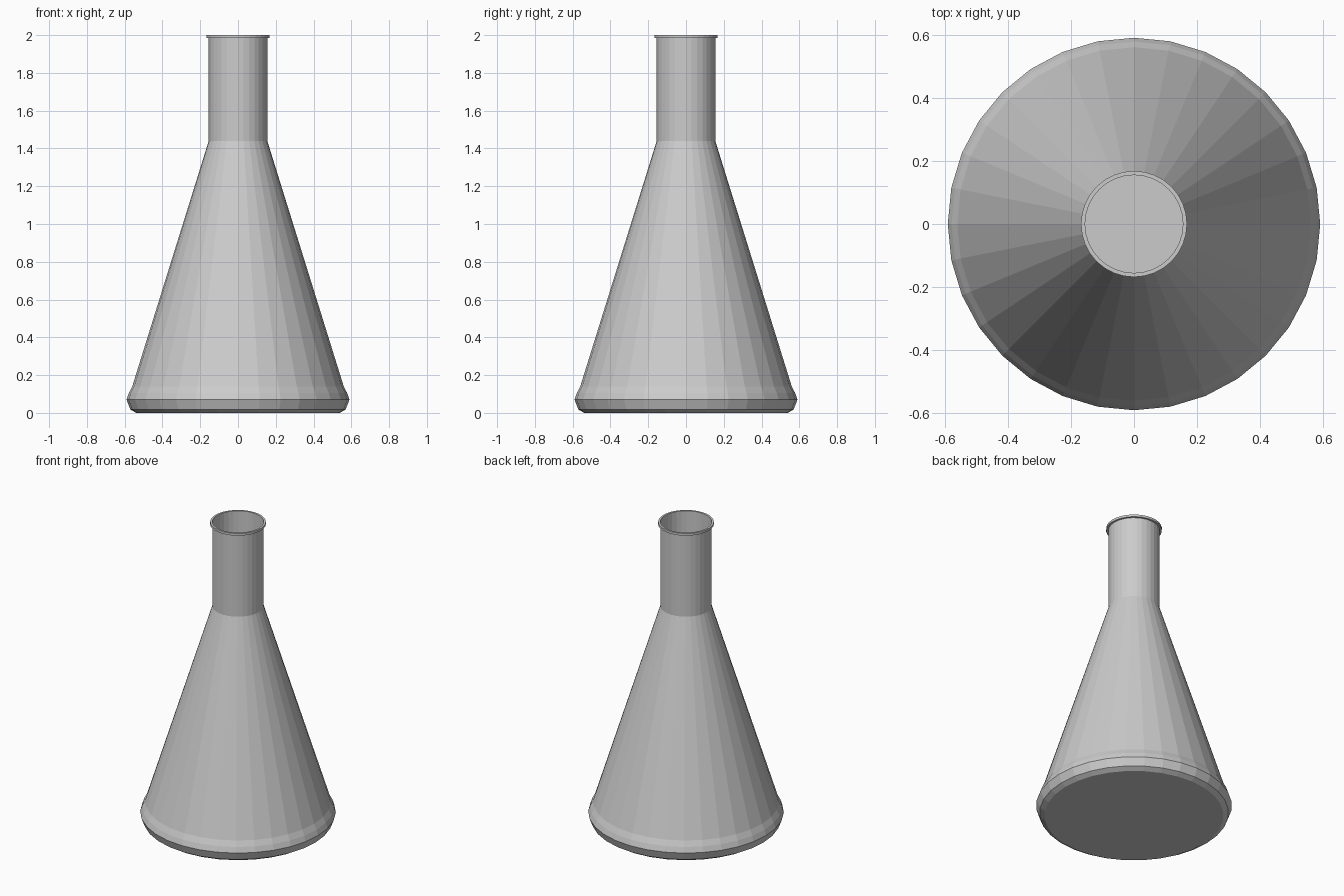
import bpy
import math

# Remove the default cube
cube = bpy.data.objects.get("Cube")
if cube:
    bpy.data.objects.remove(cube, do_unlink=True)

SIDES = 32

# Single grey glass material
glass = bpy.data.materials.new("grey_glass")
glass.use_nodes = True
colour = (0.6, 0.6, 0.6, 1.0)
glass.diffuse_color = colour
glass.node_tree.nodes["Principled BSDF"].inputs["Base Color"].default_value = colour


def lathe(name, profile, cap_bottom=False):
    """Revolve a (radius, height) profile around z, bottom to top."""
    verts = [(r * math.cos(a), r * math.sin(a), z)
             for r, z in profile
             for a in (math.tau * i / SIDES for i in range(SIDES))]
    faces = []
    for ring in range(len(profile) - 1):
        low, high = ring * SIDES, (ring + 1) * SIDES
        for i in range(SIDES):
            j = (i + 1) % SIDES
            faces.append((low + i, low + j, high + j, high + i))
    if cap_bottom:
        faces.append(tuple(reversed(range(SIDES))))
    mesh = bpy.data.meshes.new(name)
    mesh.from_pydata(verts, [], faces)
    mesh.materials.append(glass)
    obj = bpy.data.objects.new(name, mesh)
    bpy.context.collection.objects.link(obj)
    return obj


# Flat base, rounded shoulder, cone and straight open neck
lathe("flask_body", [
    (0.54, 0.0), (0.57, 0.018), (0.59, 0.07), (0.578, 0.105),
    (0.56, 0.14), (0.155, 1.44), (0.155, 1.985),
], cap_bottom=True)

# Thin flanged lip around the open mouth
lathe("mouth_lip", [(0.155, 1.985), (0.168, 1.985), (0.168, 2.0), (0.155, 2.0), (0.155, 1.985)])
